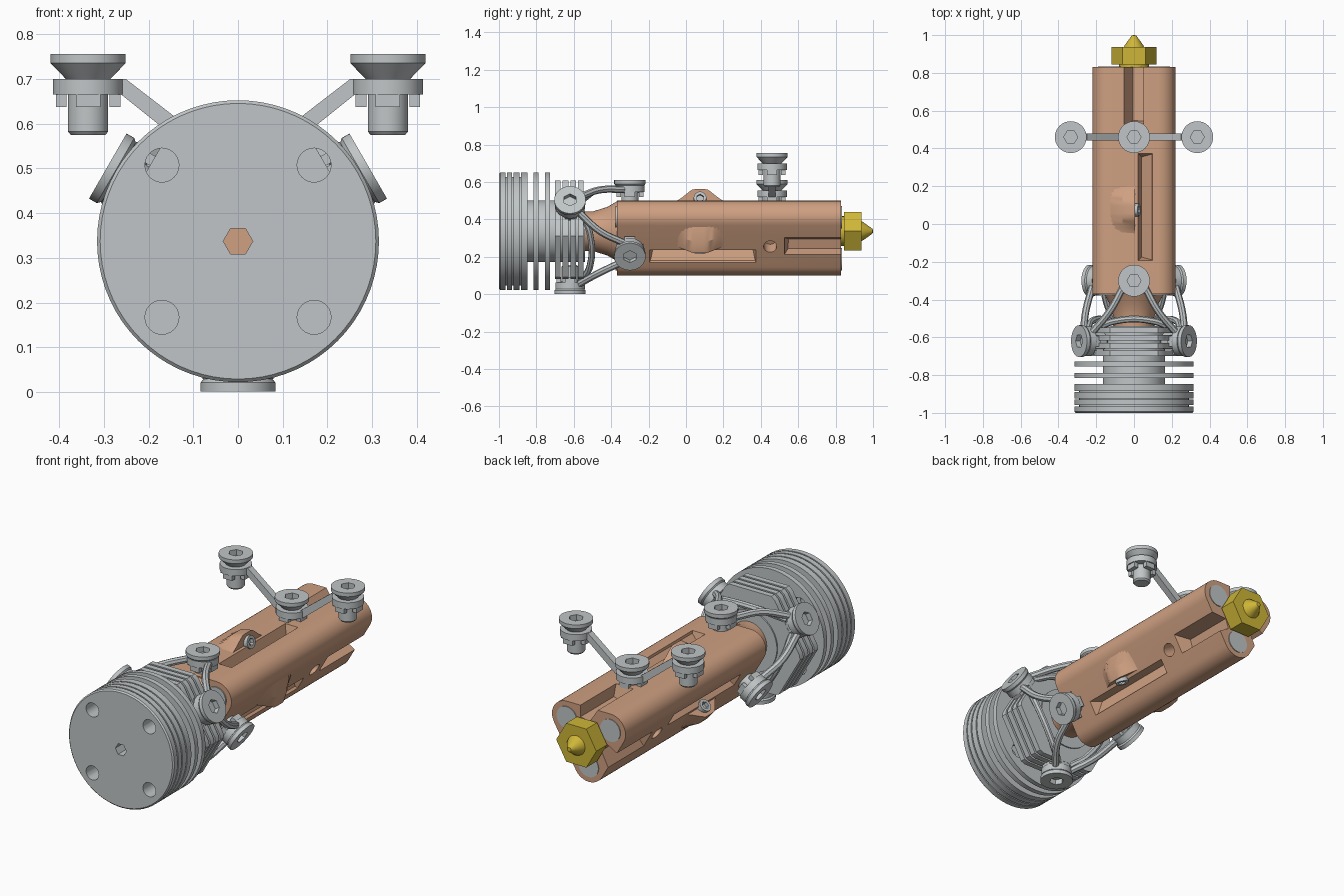
import bpy, bmesh
from math import cos, sin, pi, radians
from mathutils import Matrix, Vector

if "Cube" in bpy.data.objects:
    bpy.data.objects.remove(bpy.data.objects["Cube"])

CZ = 0.337                      # height of the long axis
FACES = (90, 210, 330)          # flat sides of the body
CORNERS = (30, 150, 270)        # lobes of the body
made = []


def material(name, rgb):
    m = bpy.data.materials.new(name)
    m.use_nodes = True
    m.diffuse_color = (*rgb, 1)
    m.node_tree.nodes["Principled BSDF"].inputs["Base Color"].default_value = (*rgb, 1)
    return m


GREY = material("light grey metal", (0.53, 0.56, 0.57))
COPPER = material("copper", (0.62, 0.35, 0.22))
GOLD = material("brass yellow", (0.62, 0.47, 0.04))


def finish(bm, name, mat, matrix):
    bmesh.ops.remove_doubles(bm, verts=bm.verts, dist=1e-5)
    bmesh.ops.recalc_face_normals(bm, faces=bm.faces)
    me = bpy.data.meshes.new(name)
    bm.to_mesh(me)
    bm.free()
    me.materials.append(mat)
    ob = bpy.data.objects.new(name, me)
    ob.matrix_world = matrix
    bpy.context.collection.objects.link(ob)
    made.append(ob)
    return ob


def radial(angle, y=0.0):
    """Frame with z pointing out of the axis, y along it, x tangential."""
    d = Vector((cos(radians(angle)), 0, sin(radians(angle))))
    t = Vector((0, 1, 0)).cross(d)
    m = Matrix((t, (0, 1, 0), d)).transposed().to_4x4()
    m.translation = (0, y, CZ)
    return m


AXIS = Matrix.Translation((0, 0, CZ)) @ Matrix.Rotation(-pi / 2, 4, "X")


def lathe(name, profile, mat, matrix=AXIS, segs=48):
    bm = bmesh.new()
    vs = [bm.verts.new((r, 0, h)) for r, h in profile]
    es = [bm.edges.new(p) for p in zip(vs, vs[1:])]
    bmesh.ops.spin(bm, geom=vs + es, cent=(0, 0, 0), axis=(0, 0, 1),
                   angle=2 * pi, steps=segs)
    return finish(bm, name, mat, matrix)


def rod(name, r, h0, h1, mat, matrix=AXIS, segs=32):
    return lathe(name, [(0, h0), (r, h0), (r, h1), (0, h1)], mat, matrix, segs)


def prism(name, outline, y0, y1, mat, angle=90, slope=0.0):
    """Extrude a (tangent, outward) outline along the axis."""
    bm = bmesh.new()
    top = max(n for _, n in outline)
    a = [bm.verts.new((t, y0 + slope * (top - n), n)) for t, n in outline]
    b = [bm.verts.new((t, y1 - slope * (top - n), n)) for t, n in outline]
    bm.faces.new(a)
    bm.faces.new(b[::-1])
    for i in range(len(a)):
        j = (i + 1) % len(a)
        bm.faces.new((a[i], a[j], b[j], b[i]))
    return finish(bm, name, mat, radial(angle))


def baked(ob):
    bpy.context.view_layer.update()
    dg = bpy.context.evaluated_depsgraph_get()
    return bpy.data.meshes.new_from_object(ob.evaluated_get(dg))


def cut(ob, *cutters):
    for c in cutters:
        mod = ob.modifiers.new("cut", "BOOLEAN")
        mod.operation, mod.solver, mod.object = "DIFFERENCE", "EXACT", c
        me = baked(ob)
        ob.modifiers.clear()
        ob.data = me
        made.remove(c)
        bpy.data.objects.remove(c)


def bore():
    return rod("bore_cutter", 0.033, -1.1, 0.79, GREY, segs=6)


# Heat sink: grooved front disc, two fins and the core
profile = [(0, -1), (0.308, -1), (0.315, -0.993)]
for y in (-0.965, -0.93, -0.89):
    profile += [(0.315, y), (0.29, y), (0.29, y + 0.007), (0.315, y + 0.007)]
profile += [(0.315, -0.848), (0.165, -0.848)]
for y in (-0.815, -0.755):
    profile += [(0.165, y), (0.315, y), (0.315, y + 0.027), (0.165, y + 0.027)]
profile += [(0.165, -0.54), (0, -0.54)]
sink = lathe("heat_sink", profile, GREY, segs=72)
cut(sink, bore())
for x in (-0.17, 0.17):
    for z in (-0.17, 0.17):
        cut(sink, rod("hole_cutter", 0.038, -1.1, -0.71, GREY,
                      Matrix.Translation((x, 0, z)) @ AXIS, 24))


# Rear fins with flattened sides
def fin_radius(deg):
    def flat(dist, base):
        off = (deg - base + 60) % 120 - 60
        return dist / cos(radians(off))
    return min(0.305, flat(0.255, 30), flat(0.272, 90))


outline = [(fin_radius(d) * cos(radians(d)), fin_radius(d) * sin(radians(d)))
           for d in range(0, 360, 5)]
for i in range(4):
    y = -0.70 + i * 0.041
    cut(prism("rear_fin", outline, y, y + 0.03, GREY), bore())

# Copper body: rounded triangle of three lobes
outline = []
for c in CORNERS:
    for k in range(13):
        a = radians(c - 60 + 10 * k)
        outline.append((0.15 * cos(radians(c)) + 0.09 * cos(a),
                        0.15 * sin(radians(c)) + 0.088 * sin(a)))
body = prism("copper_body", outline, -0.37, 0.83, COPPER)
cut(body, bore())
recess = [(-0.005, 0.25), (0.04, 0.1), (0.095, 0.15), (0.115, 0.25)]
slot = [(-0.055, 0.25), (-0.055, 0.165), (-0.005, 0.09), (0.05, 0.1), (0.05, 0.25)]
for f in FACES:
    cut(body, prism("recess_cutter", recess, -0.22, 0.4, COPPER, f, 0.3),
        prism("slot_cutter", slot, 0.5, 0.95, COPPER, f, 0.3),
        rod("hole_cutter", 0.035, 0.08, 0.3, COPPER, radial(f, 0.45), 24))

# Copper neck running into the heat sink
neck = lathe("copper_neck", [(0, -0.36), (0.165, -0.36), (0.13, -0.42),
                             (0.105, -0.5), (0.105, -0.56), (0, -0.56)], COPPER)
cut(neck, bore())


# Clamp bumps with a small screw in the wall of each recess
def bump(face):
    bm = bmesh.new()
    rings = []
    for t, peak in ((0.004, 0.225), (-0.06, 0.212), (-0.16, 0.135)):
        ring = [bm.verts.new((t, -0.08, 0.11))]
        for k in range(17):
            u = k / 16
            h = min(1, 1.15 * sin(pi * u) ** 2)
            ring.append(bm.verts.new((t, -0.08 + 0.31 * u, 0.155 + (peak - 0.155) * h)))
        ring.append(bm.verts.new((t, 0.23, 0.11)))
        rings.append(ring)
    for a, b in zip(rings, rings[1:]):
        for i in range(len(a)):
            j = (i + 1) % len(a)
            bm.faces.new((a[i], a[j], b[j], b[i]))
    bm.faces.new(rings[0])
    bm.faces.new(rings[-1])
    return finish(bm, "clamp_bump", COPPER, radial(face))


for f in FACES:
    bump(f)
    m = radial(f) @ Matrix.Translation((0, 0.075, 0.172)) @ Matrix.Rotation(pi / 2 - 0.25, 4, "Y")
    s = rod("clamp_screw", 0.034, -0.06, 0.028, GREY, m, 24)
    cut(s, rod("socket_cutter", 0.02, 0.008, 0.1, GREY, m, 6))

# Grey rods set in the lobes
for c in CORNERS:
    for y0, y1 in ((-0.376, -0.3), (0.78, 0.834)):
        rod("lobe_rod", 0.06, y0, y1, GREY, radial(c) @ Matrix.Translation((0, 0, 0.15))
            @ Matrix.Rotation(-pi / 2, 4, "X"))

# Brass nozzle
rod("nozzle_neck", 0.08, 0.8, 0.85, GOLD)
rod("nozzle_hex", 0.12, 0.845, 0.937, GOLD, segs=6)
lathe("nozzle_tip", [(0, 0.93), (0.055, 0.93), (0.05, 0.945), (0.012, 0.998),
                     (0, 1.0)], GOLD)


# Socket screw seated in a clipped collar; gap is how far the head stands off
def screw(matrix, gap):
    head = lathe("screw_head", [(0, 0), (0.084, 0), (0.084, -0.02), (0.05, -0.055),
                                (0.05, -0.07), (0, -0.07)], GREY, matrix)
    cut(head, rod("socket_cutter", 0.037, -0.03, 0.1, GREY, matrix, 6))
    low = matrix @ Matrix.Translation((0, 0, -gap))
    rod("screw_collar", 0.079, -0.035, 0, GREY, low, 40)
    lathe("screw_stem", [(0, -0.02), (0.045, -0.02), (0.045, -0.118), (0.038, -0.126),
                         (0, -0.126)], GREY, low)
    for k in range(4):
        bm = bmesh.new()
        bmesh.ops.create_cube(bm, size=1, matrix=Matrix.Rotation(k * pi / 2, 4, "Z")
                              @ Matrix.Translation((0.06, 0, -0.045))
                              @ Matrix.Diagonal((0.024, 0.055, 0.036, 1)))
        finish(bm, "collar_clip", GREY, low)


for f, c in zip(FACES, CORNERS):
    screw(radial(f, -0.3) @ Matrix.Translation((0, 0, 0.273)), 0.028)
    screw(radial(c, -0.62) @ Matrix.Translation((0, 0, 0.336)), 0.028)
for x, z in ((0, 0.61), (-0.335, 0.755), (0.335, 0.755)):
    screw(Matrix.Translation((x, 0.46, z)), 0.055)

# Sloping arms of the upper bracket
for s in (-1, 1):
    arm = [(0.05 * s, 0.52 - CZ), (0.08 * s, 0.52 - CZ), (0.265 * s, 0.668 - CZ),
           (0.265 * s, 0.699 - CZ), (0.25 * s, 0.699 - CZ), (0.05 * s, 0.545 - CZ)]
    prism("bracket_arm", arm, 0.442, 0.478, GREY)


# Curved struts joining sink screws to body screws, given as (angle, y, radius)
def strut(name, points, thick):
    cu = bpy.data.curves.new(name, "CURVE")
    cu.dimensions = "3D"
    cu.bevel_depth, cu.bevel_resolution, cu.use_fill_caps = thick, 2, True
    sp = cu.splines.new("BEZIER")
    sp.bezier_points.add(len(points) - 1)
    for bp, (a, y, r) in zip(sp.bezier_points, points):
        bp.co = (r * cos(radians(a)), y, CZ + r * sin(radians(a)))
        bp.handle_left_type = bp.handle_right_type = "AUTO"
    tmp = bpy.data.objects.new(name, cu)
    bpy.context.collection.objects.link(tmp)
    bm = bmesh.new()
    bm.from_mesh(baked(tmp))
    bpy.data.objects.remove(tmp)
    finish(bm, name, GREY, Matrix())


for f in FACES:
    for s in (-1, 1):
        strut("strut", [(f + 14 * s, -0.33, 0.23), (f + 30 * s, -0.46, 0.255),
                        (f + 50 * s, -0.57, 0.285)], 0.019)
    strut("cross_bar", [(f - 52, -0.56, 0.265), (f - 28, -0.515, 0.225),
                        (f + 28, -0.515, 0.225), (f + 52, -0.56, 0.265)], 0.018)

# Smooth shading with sharp edges kept
bpy.ops.object.select_all(action="DESELECT")
for ob in made:
    ob.select_set(True)
bpy.context.view_layer.objects.active = body
bpy.ops.object.shade_smooth_by_angle(angle=radians(30))
